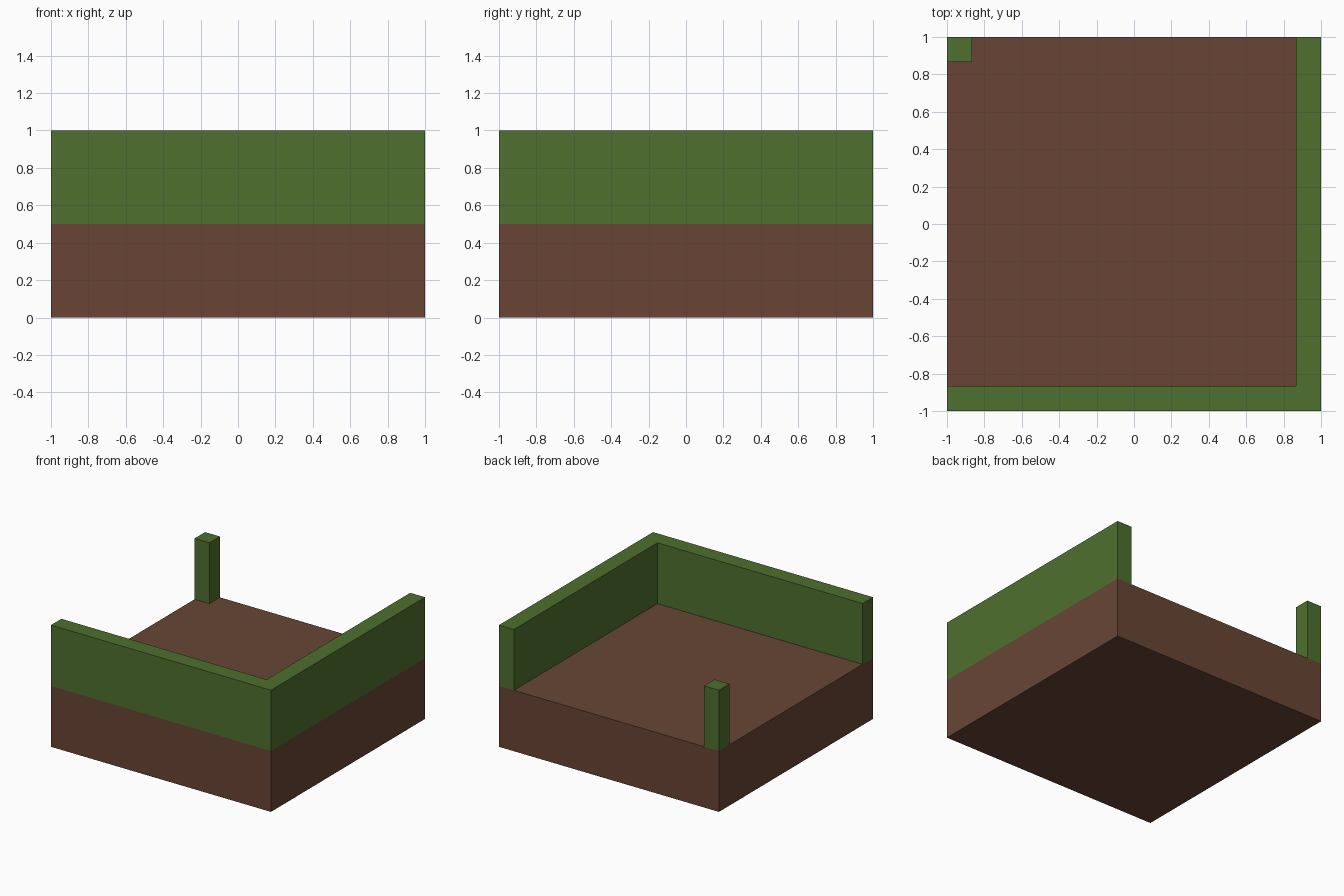
import bpy, bmesh

if "Cube" in bpy.data.objects:
    bpy.data.objects.remove(bpy.data.objects["Cube"])

BASE_TOP, TOP = 0.5, 1.0
INNER = 0.865  # inner edge of the walls and corner post


def material(name, colour):
    mat = bpy.data.materials.new(name)
    mat.diffuse_color = (*colour, 1)
    mat.use_nodes = True
    mat.node_tree.nodes["Principled BSDF"].inputs["Base Color"].default_value = mat.diffuse_color
    return mat


def prism(name, outline, z0, z1, mat):
    """Extrude a counter-clockwise xy outline from z0 up to z1."""
    bm = bmesh.new()
    face = bm.faces.new([bm.verts.new((x, y, z0)) for x, y in outline])
    top = bmesh.ops.extrude_face_region(bm, geom=[face], use_keep_orig=True)["geom"]
    verts = [g for g in top if isinstance(g, bmesh.types.BMVert)]
    bmesh.ops.translate(bm, verts=verts, vec=(0, 0, z1 - z0))
    bmesh.ops.recalc_face_normals(bm, faces=bm.faces)
    mesh = bpy.data.meshes.new(name)
    bm.to_mesh(mesh)
    bm.free()
    mesh.materials.append(mat)
    obj = bpy.data.objects.new(name, mesh)
    bpy.context.collection.objects.link(obj)
    return obj


def rect(x0, y0, x1, y1):
    return [(x0, y0), (x1, y0), (x1, y1), (x0, y1)]


soil = material("soil brown", (0.138, 0.0595, 0.0356))
grass = material("grass green", (0.0762, 0.162, 0.0273))

# Solid lower block
prism("soil_base", rect(-1, -1, 1, 1), 0, BASE_TOP, soil)

# L-shaped wall along the front and right sides
prism("grass_wall", [(-1, -1), (1, -1), (1, 1), (INNER, 1), (INNER, -INNER), (-1, -INNER)],
      BASE_TOP, TOP, grass)

# Post in the back left corner
prism("corner_post", rect(-1, INNER, -INNER, 1), BASE_TOP, TOP, grass)
